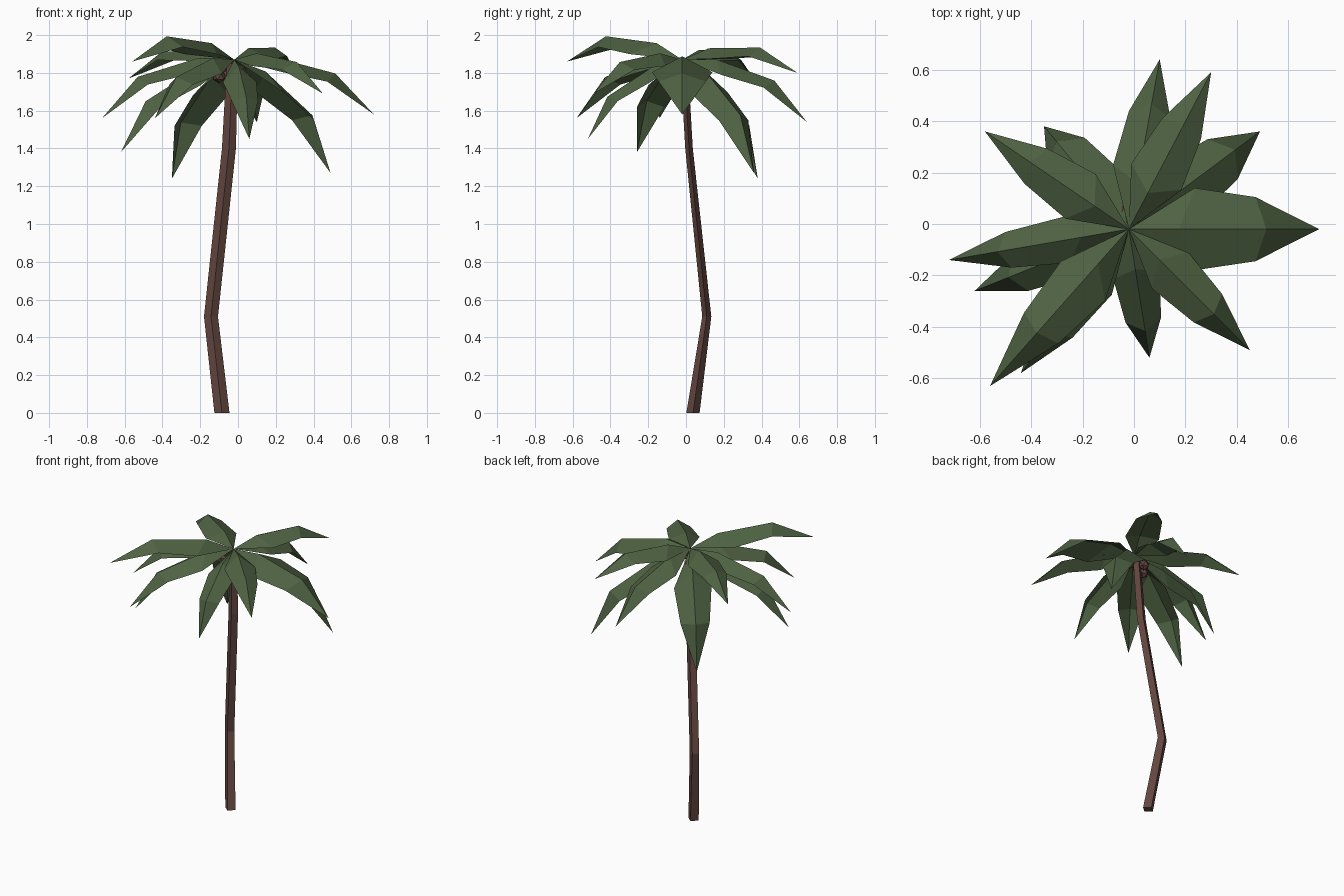
import bpy
import bmesh
from mathutils import Vector

cube = bpy.data.objects.get("Cube")
if cube:
    bpy.data.objects.remove(cube, do_unlink=True)


def make_material(name, colour):
    material = bpy.data.materials.new(name)
    material.use_nodes = True
    material.diffuse_color = colour
    material.node_tree.nodes["Principled BSDF"].inputs["Base Color"].default_value = colour
    return material


def finish(name, bm, material):
    """Turn a bmesh into a flat shaded scene object."""
    mesh = bpy.data.meshes.new(name)
    bm.to_mesh(mesh)
    bm.free()
    mesh.materials.append(material)
    obj = bpy.data.objects.new(name, mesh)
    bpy.context.collection.objects.link(obj)
    return obj


leaf_green = make_material("leaf green", (0.077, 0.122, 0.055, 1))
bark_brown = make_material("bark brown", (0.127, 0.063, 0.051, 1))

# Trunk: four-sided rings along a bent path (centre, half width, half depth)
trunk_rings = [
    ((-0.085, 0.037, 0), 0.04, 0.035),
    ((-0.143, 0.11, 0.51), 0.037, 0.024),
    ((-0.048, 0.016, 1.4), 0.037, 0.02),
    ((-0.03, -0.01, 1.85), 0.03, 0.02),
]
bm = bmesh.new()
rings = []
for centre, half_width, half_depth in trunk_rings:
    corners = [(half_width, 0), (0, half_depth), (-half_width, 0), (0, -half_depth)]
    rings.append([bm.verts.new(Vector(centre) + Vector((x, y, 0))) for x, y in corners])
for low, high in zip(rings, rings[1:]):
    for i in range(4):
        j = (i + 1) % 4
        bm.faces.new((low[i], low[j], high[j], high[i]))
bm.faces.new(reversed(rings[0]))
bm.faces.new(rings[-1])
finish("trunk", bm, bark_brown)

# Fronds: one folded leaf, arched over the line from the crown to its tip
crown = Vector((-0.02, -0.02, 1.87))


def make_frond(name, tip, width):
    span = Vector(tip) - crown
    length = span.length
    along = span.normalized()
    side = Vector((0, 0, 1)).cross(along).normalized()
    up = along.cross(side)
    bm = bmesh.new()

    def point(t, across, rise):
        return bm.verts.new(crown + along * t * length + side * across * width
                            + up * rise * length)

    base, end = point(0, 0, 0), point(1, 0, 0)
    ridge_in, ridge_out = point(0.22, 0, 0.11), point(0.66, 0, 0.16)
    for sign in (1, -1):
        edge_in = point(0.33, sign * 0.1, 0.04)
        edge_out = point(0.63, sign * 0.078, 0.09)
        for face in ((base, ridge_in, edge_in),
                     (ridge_in, ridge_out, edge_out, edge_in),
                     (ridge_out, end, edge_out)):
            bm.faces.new(face if sign < 0 else tuple(reversed(face)))
    bm.normal_update()
    for face in bm.faces:
        if face.normal.dot(up) < 0:
            face.normal_flip()
    finish(name, bm, leaf_green)


# Tip position and relative width of each frond, round the crown
fronds = [
    ((0.10, 0.64, 1.54), 1.05),
    ((0.30, 0.59, 1.80), 1.1),
    ((0.49, 0.36, 1.27), 1.25),
    ((0.72, -0.02, 1.58), 1.6),
    ((0.45, -0.49, 1.69), 1),
    ((0.06, -0.52, 1.45), 0.9),
    ((-0.56, -0.63, 1.86), 1.15),
    ((-0.44, -0.58, 1.56), 1),
    ((-0.62, -0.26, 1.38), 1),
    ((-0.72, -0.14, 1.56), 0.9),
    ((-0.58, 0.36, 1.77), 1.05),
    ((-0.35, 0.38, 1.24), 1.2),
]
for number, (tip, width) in enumerate(fronds, 1):
    make_frond(f"frond_{number}", tip, width)

# Nuts tucked under the crown
nuts = [(-0.10, -0.03, 1.78), (-0.05, 0.04, 1.79), (0.01, -0.03, 1.81)]
for number, place in enumerate(nuts, 1):
    bm = bmesh.new()
    bmesh.ops.create_icosphere(bm, subdivisions=1, radius=0.036)
    bmesh.ops.translate(bm, verts=bm.verts, vec=place)
    finish(f"nut_{number}", bm, bark_brown)
